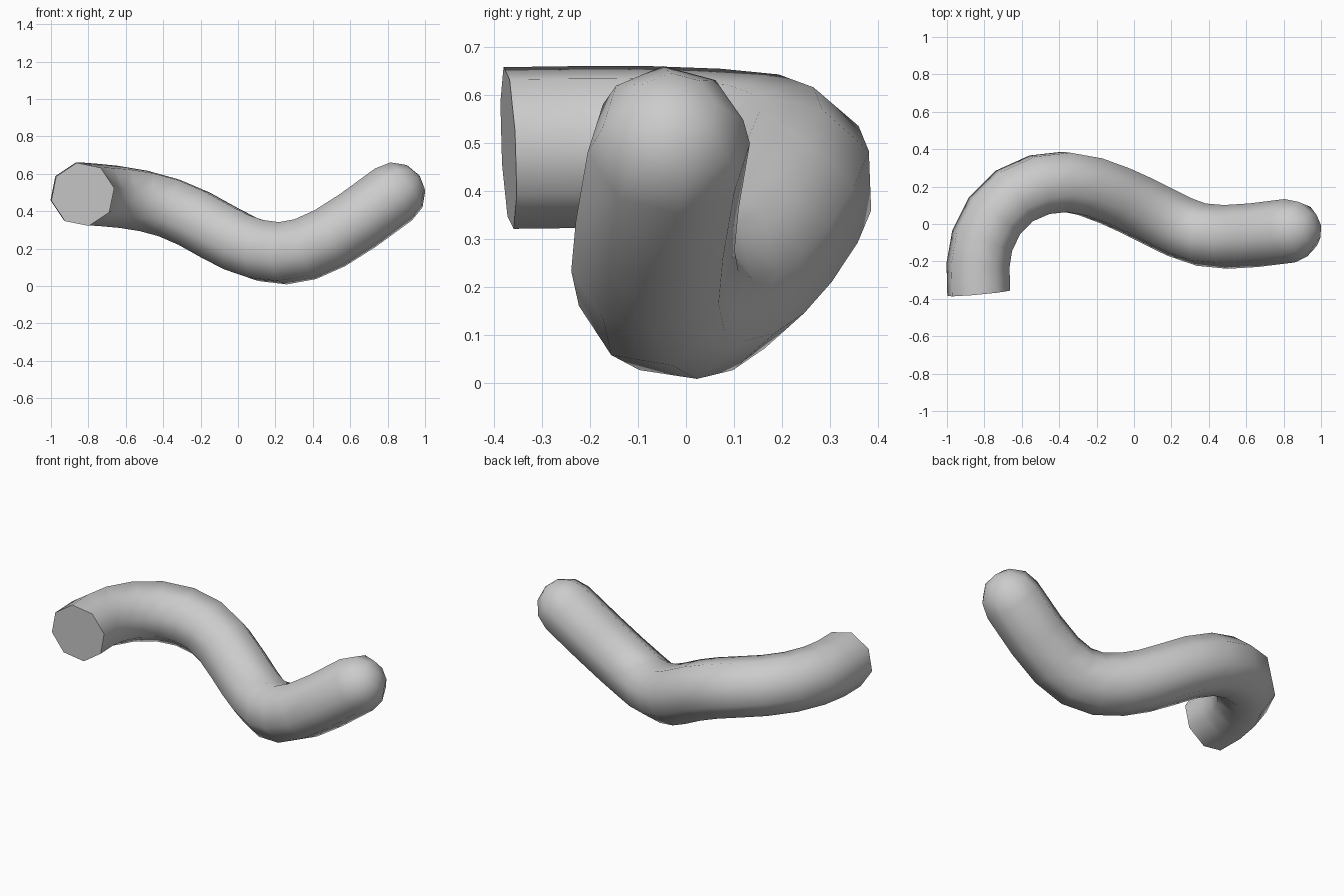
import bpy, bmesh, math
from mathutils import Vector

if "Cube" in bpy.data.objects:
    bpy.data.objects.remove(bpy.data.objects["Cube"])

R, SIDES = 0.172, 8

# centre line of the tube, from the open flat end to the rounded end
path = [Vector(p) for p in [
    (-0.830, -0.370, 0.490), (-0.834, -0.220, 0.492), (-0.812, -0.090, 0.492),
    (-0.745, 0.045, 0.487), (-0.640, 0.150, 0.477), (-0.505, 0.210, 0.455),
    (-0.370, 0.225, 0.418), (-0.235, 0.200, 0.360), (-0.100, 0.150, 0.285),
    (0.010, 0.100, 0.228), (0.120, 0.045, 0.190), (0.240, -0.015, 0.175),
    (0.360, -0.057, 0.197), (0.490, -0.069, 0.255), (0.640, -0.060, 0.350),
    (0.832, -0.036, 0.490)]]
n = len(path)
tangents = [(path[min(i + 1, n - 1)] - path[max(i - 1, 0)]).normalized() for i in range(n)]
tangents[0] = Vector((-0.09, 1, 0.045)).normalized()

bm = bmesh.new()


def add_ring(centre, tangent, side, radius):
    up = side.cross(tangent)
    return [bm.verts.new(centre + radius * (math.cos(a) * side + math.sin(a) * up))
            for a in (math.radians(11) + 2 * math.pi * k / SIDES for k in range(SIDES))]


# tube rings, carried along the path without twist
side = Vector((1, 0, 0))
side = (side - side.dot(tangents[0]) * tangents[0]).normalized()
rings = []
for i, (p, t) in enumerate(zip(path, tangents)):
    if i:
        side = tangents[i - 1].rotation_difference(t) @ side
        side = (side - side.dot(t) * t).normalized()
    rings.append(add_ring(p, t, side, R))

# rounded end
end, t = path[-1], tangents[-1]
for deg in (30, 60):
    a = math.radians(deg)
    rings.append(add_ring(end + t * R * math.sin(a), t, side, R * math.cos(a)))
tip = bm.verts.new(end + t * R)

for a, b in zip(rings, rings[1:]):
    for k in range(SIDES):
        j = (k + 1) % SIDES
        bm.faces.new((a[k], a[j], b[j], b[k]))
for k in range(SIDES):
    bm.faces.new((rings[-1][k], rings[-1][(k + 1) % SIDES], tip))

# flat end cap
bm.faces.new(rings[0])
bmesh.ops.recalc_face_normals(bm, faces=bm.faces)

mesh = bpy.data.meshes.new("bent_tube")
bm.to_mesh(mesh)
bm.free()
tube = bpy.data.objects.new("bent_tube", mesh)
bpy.context.collection.objects.link(tube)
bpy.context.view_layer.objects.active = tube
tube.select_set(True)
bpy.ops.object.shade_smooth_by_angle(angle=math.radians(65))
